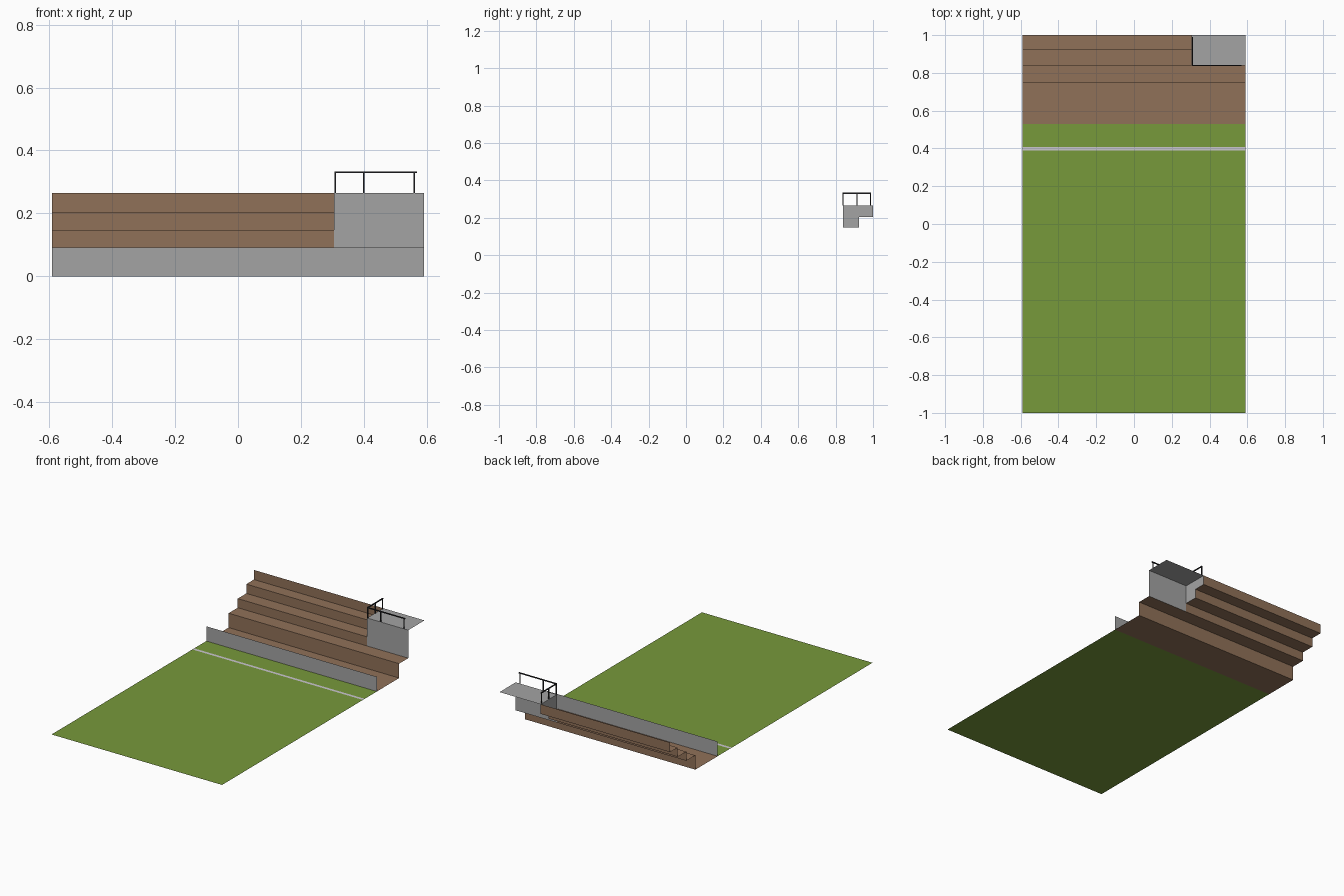
import bpy, bmesh

if "Cube" in bpy.data.objects:
    bpy.data.objects.remove(bpy.data.objects["Cube"])


def mat(name, r, g, b):
    m = bpy.data.materials.new(name)
    m.diffuse_color = (r, g, b, 1)
    m.use_nodes = True
    m.node_tree.nodes["Principled BSDF"].inputs["Base Color"].default_value = m.diffuse_color
    return m


GRASS = mat("grass green", 0.185, 0.32, 0.044)
BROWN = mat("terrace brown", 0.28, 0.165, 0.099)
GREY = mat("concrete grey", 0.37, 0.37, 0.37)
LINE = mat("line white", 0.6, 0.58, 0.62)
DARK = mat("rail dark", 0.02, 0.02, 0.023)

W = 0.59      # half width
BX = 0.305    # left side of the platform


def sheet(name, faces, material):
    """Open surface from a few polygons, welded where they meet."""
    bm = bmesh.new()
    for f in faces:
        bm.faces.new([bm.verts.new(p) for p in f])
    bmesh.ops.remove_doubles(bm, verts=bm.verts, dist=1e-5)
    me = bpy.data.meshes.new(name)
    bm.to_mesh(me)
    bm.free()
    me.materials.append(material)
    ob = bpy.data.objects.new(name, me)
    bpy.context.collection.objects.link(ob)
    return ob


def flat(name, x0, x1, y0, y1, z, material):
    return sheet(name, [[(x0, y0, z), (x1, y0, z), (x1, y1, z), (x0, y1, z)]], material)


def strip(name, profile, x0, x1, material):
    """Sweep a (y, z) profile along x."""
    return sheet(name, [[(x0, *a), (x1, *a), (x1, *b), (x0, *b)]
                        for a, b in zip(profile, profile[1:])], material)


def bar(name, a, b, t=0.006):
    """Square dark bar between two axis-aligned points."""
    bpy.ops.mesh.primitive_cube_add(size=1, location=[(p + q) / 2 for p, q in zip(a, b)])
    ob = bpy.context.object
    ob.name = name
    ob.scale = [abs(p - q) + t for p, q in zip(a, b)]
    ob.data.materials.append(DARK)


# pitch and painted line
flat("lawn", -W, W, -1, 0.53, 0, GRASS)
flat("pitch_line", -W, W, 0.39, 0.408, 0.001, LINE)

# perimeter boards: six panels with narrow joints
edges = [-W, -0.395, -0.195, 0.005, 0.205, 0.402, W]
for i, (a, b) in enumerate(zip(edges, edges[1:])):
    x0 = a if i == 0 else a + 0.005
    x1 = b if i == 5 else b - 0.005
    strip(f"board_panel_{i + 1}", [(0.53, 0), (0.53, 0.092)], x0, x1, GREY)
    if i < 5:
        strip(f"board_joint_{i + 1}", [(0.53, 0), (0.53, 0.092)], b - 0.005, b + 0.005, GREY)

# terrace: lower step full width, upper steps stop at the platform
strip("lower_terrace", [(0.53, 0), (0.75, 0), (0.75, 0.09), (0.84, 0.09)], -W, W, BROWN)
strip("upper_terrace", [(0.84, 0.09), (0.84, 0.147), (0.925, 0.147), (0.925, 0.205),
                        (1.0, 0.205), (1.0, 0.265)], -W, BX, BROWN)

# platform: front, top and stepped left side, open at right and back
strip("platform", [(0.84, 0.09), (0.84, 0.265), (1.0, 0.265)], BX, W, GREY)
sheet("platform_side", [[(BX, y, z) for y, z in
      ((0.84, 0.265), (1.0, 0.265), (1.0, 0.205), (0.925, 0.205),
       (0.925, 0.147), (0.84, 0.147))]], GREY)

# L-shaped guard rail
ZT = 0.331
bar("front_rail", (0.309, 0.84, ZT), (0.565, 0.84, ZT))
bar("side_rail", (0.309, 0.84, ZT), (0.309, 0.987, ZT))
for i, (x, y) in enumerate([(0.309, 0.84), (0.40, 0.84), (0.56, 0.84),
                            (0.309, 0.915), (0.309, 0.987)]):
    bar(f"rail_post_{i + 1}", (x, y, 0.268), (x, y, ZT), 0.005)
